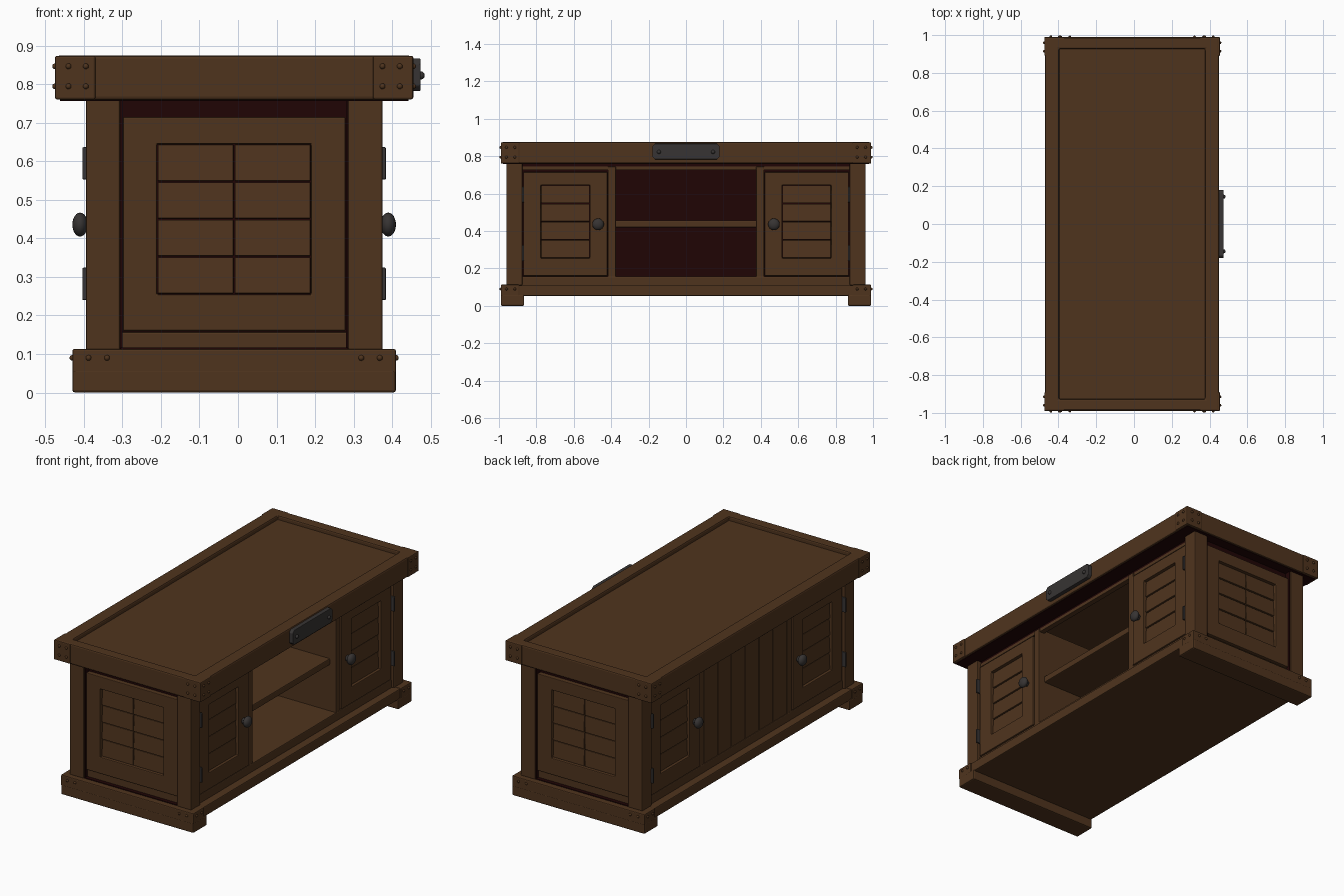
import bpy, bmesh
from math import pi
from mathutils import Matrix, Vector

if "Cube" in bpy.data.objects:
    bpy.data.objects.remove(bpy.data.objects["Cube"])


def material(name, rgb):
    m = bpy.data.materials.new(name)
    m.use_nodes = True
    m.diffuse_color = (*rgb, 1)
    node = m.node_tree.nodes["Principled BSDF"]
    node.inputs["Base Color"].default_value = (*rgb, 1)
    node.inputs["Roughness"].default_value = 0.8
    return m


WOOD = material("brown_wood", (0.078, 0.034, 0.0125))
DARK = material("dark_recess", (0.014, 0.0015, 0.0015))
METAL = material("dark_metal", (0.038, 0.034, 0.033))
CX = -0.01                      # centre line of the carcass
BODY = Matrix.Translation((CX, 0, 0))


def finish(name, bm, mat, bevel=0.0, smooth=False):
    bmesh.ops.recalc_face_normals(bm, faces=bm.faces)
    me = bpy.data.meshes.new(name)
    bm.to_mesh(me)
    bm.free()
    me.materials.append(mat)
    ob = bpy.data.objects.new(name, me)
    bpy.context.collection.objects.link(ob)
    if smooth:
        for p in me.polygons:
            p.use_smooth = True
    if bevel:
        mod = ob.modifiers.new("worn_edges", "BEVEL")
        mod.width, mod.segments = bevel, 2
    return ob


def span(s, a, b):
    """Range a..b, mirrored when s is -1."""
    return sorted((s * a, s * b))


def add_box(bm, x, y, z, M=BODY, tilt=0.0):
    size = Matrix.Diagonal((x[1] - x[0], y[1] - y[0], z[1] - z[0], 1))
    mid = Matrix.Translation([(r[0] + r[1]) / 2 for r in (x, y, z)])
    bmesh.ops.create_cube(bm, size=1, matrix=M @ mid @ Matrix.Rotation(tilt, 4, "X") @ size)


def box(name, x, y, z, mat=WOOD, bevel=0.005):
    bm = bmesh.new()
    add_box(bm, x, y, z)
    return finish(name, bm, mat, bevel)


def thicken(bm, M, depth):
    """Extrude all faces along local +Y of M."""
    new = bmesh.ops.extrude_face_region(bm, geom=bm.faces[:])["geom"]
    move = M.to_3x3() @ Vector((0, depth, 0))
    bmesh.ops.translate(bm, vec=move, verts=[g for g in new if isinstance(g, bmesh.types.BMVert)])


def mitred_frame(name, M, outer, inner, depth, bevel=0.004, mat=WOOD):
    """Mitred ring between two rectangles (x0, x1, z0, z1)."""
    bm = bmesh.new()
    o, i = [[bm.verts.new(M @ Vector((r[a], 0, r[b]))) for a, b in ((0, 2), (1, 2), (1, 3), (0, 3))]
            for r in (outer, inner)]
    for k in range(4):
        n = (k + 1) % 4
        bm.faces.new((o[k], o[n], i[n], i[k]))
    thicken(bm, M, depth)
    return finish(name, bm, mat, bevel)


def planked_panel(name, M, half, inner, columns):
    """Mitred frame round a dark backing with rows of slightly tilted slats."""
    z0, z1, rows, gap = 0.255, 0.645, 4, 0.002
    mitred_frame(name + "_frame", M, (-half, half, 0.16, 0.715), (-inner, inner, z0, z1), 0.03)
    bm = bmesh.new()
    w, h = 2 * inner / columns, (z1 - z0) / rows
    for c in range(columns):
        for r in range(rows):
            x, z = -inner + c * w, z0 + r * h
            add_box(bm, (x + gap, x + w - gap), (0.014, 0.029), (z + gap, z + h - gap), M, -0.05)
    finish(name + "_slats", bm, WOOD, 0.002)


def studs(name, points, mat=WOOD, r=0.0075):
    bm = bmesh.new()
    for p in points:
        bmesh.ops.create_icosphere(bm, subdivisions=2, radius=r, matrix=Matrix.Translation(p))
    return finish(name, bm, mat, smooth=True)


# Base: raised platform, end bars acting as feet, and plinth
box("base_platform", (-0.415, 0.415), (-0.985, 0.985), (0.053, 0.11))
box("plinth_floor", (-0.37, 0.37), (-0.935, 0.935), (0.10, 0.157))
for s, end in ((-1, "front"), (1, "back")):
    box(end + "_foot_bar", (-0.42, 0.42), span(s, 0.865, 0.99), (0, 0.06), bevel=0.007)
    box(end + "_base_cap", (-0.42, 0.42), span(s, 0.89, 0.99), (0.05, 0.113))
    box(end + "_ledge_shadow", (-0.295, 0.295), span(s, 0.93, 0.957), (0.108, 0.117), DARK, 0)

# Table top: rim with a sunken panel and a dark underside to the overhang
FLAT = Matrix.Rotation(-pi / 2, 4, "X")
mitred_frame("top_rim", BODY @ Matrix.Translation((0, 0, 0.875)) @ FLAT,
             (-0.461, 0.461, -0.986, 0.986), (-0.387, 0.387, -0.927, 0.927), 0.115, 0.008)
mitred_frame("overhang_shadow", BODY @ Matrix.Translation((0, 0, 0.762)) @ FLAT,
             (-0.452, 0.452, -0.978, 0.978), (-0.34, 0.34, -0.91, 0.91), 0.005, 0, DARK)
box("top_panel", (-0.386, 0.386), (-0.926, 0.926), (0.765, 0.852), bevel=0.001)

# Corner caps, posts and studs on all four corners
points = []
for sx, side in ((-1, "right"), (1, "left")):
    for sy, end in ((-1, "front"), (1, "back")):
        tag = end + "_" + side
        bm = bmesh.new()
        add_box(bm, span(sx, 0.36, 0.465), span(sy, 0.965, 0.990), (0.761, 0.874))
        add_box(bm, span(sx, 0.44, 0.465), span(sy, 0.89, 0.990), (0.761, 0.874))
        finish(tag + "_corner_cap", bm, WOOD, 0.005)
        box(tag + "_post", span(sx, 0.296, 0.385), span(sy, 0.875, 0.96), (0.11, 0.765), bevel=0.005)
        box(tag + "_post_shadow", span(sx, 0.290, 0.297), span(sy, 0.91, 0.953), (0.11, 0.76), DARK, 0)
        for z in (0.795, 0.847):
            points += [(CX + sx * x, sy * 0.991, z) for x in (0.385, 0.43)]
            points += [(CX + sx * 0.465, sy * y, z) for y in (0.915, 0.96)]
        points += [(CX + sx * x, sy * 0.99, 0.09) for x in (0.33, 0.378)]
        points += [(CX + sx * 0.42, sy * y, 0.09) for y in (0.915, 0.96)]
studs("corner_studs", points)

# Cupboards: dark cores, dividers, panels, doors, hinges and knobs
for s, end in ((-1, "front"), (1, "back")):
    box(end + "_cupboard_core", (-0.345, 0.345), span(s, 0.41, 0.92), (0.12, 0.765), DARK, 0)
    box(end + "_divider", (-0.368, 0.368), span(s, 0.375, 0.418), (0.15, 0.745))
    turn = 0 if s < 0 else pi
    M = BODY @ Matrix.Rotation(turn, 4, "Z") @ Matrix.Translation((0, -0.947, 0))
    planked_panel(end + "_end_panel", M, 0.289, 0.2, 2)
    for sx, side in ((-1, "right"), (1, "left")):
        tag = end + "_" + side
        M = BODY @ Matrix.Translation((sx * 0.373, s * 0.645, 0)) @ Matrix.Rotation(sx * pi / 2, 4, "Z")
        planked_panel(tag + "_door", M, 0.225, 0.131, 1)
        bm = bmesh.new()
        for z in (0.282, 0.595):
            add_box(bm, span(sx, 0.36, 0.394), span(s, 0.866, 0.877), (z - 0.042, z + 0.042))
        finish(tag + "_hinges", bm, METAL, 0.003)
        bm = bmesh.new()
        at = BODY @ Matrix.Translation((sx * 0.400, s * 0.47, 0.436))
        bmesh.ops.create_uvsphere(bm, u_segments=20, v_segments=12, radius=1,
                                  matrix=at @ Matrix.Diagonal((0.020, 0.031, 0.031, 1)))
        bmesh.ops.create_cone(bm, cap_ends=True, segments=16, radius1=0.016, radius2=0.016, depth=0.04,
                              matrix=at @ Matrix.Translation((-sx * 0.014, 0, 0)) @ Matrix.Rotation(pi / 2, 4, "Y"))
        finish(tag + "_knob", bm, METAL, smooth=True)

# Rails under the top with dark shadow gaps above
for s, side in ((-1, "right"), (1, "left")):
    box(side + "_rail", span(s, 0.33, 0.362), (-0.88, 0.88), (0.725, 0.745), bevel=0.003)
    box(side + "_rail_gap", span(s, 0.335, 0.358), (-0.88, 0.88), (0.735, 0.765), DARK, 0)

# Open bay: dark lining, outer vertical boards and the shelf
box("bay_lining", (-0.352, -0.34), (-0.38, 0.38), (0.15, 0.765), DARK, 0)
bm = bmesh.new()
count, width = 6, 0.75
for k in range(count):
    y = -width / 2 + k * width / count
    add_box(bm, (-0.366, -0.351), (y + 0.002, y + width / count - 0.002), (0.155, 0.735))
finish("rear_boards", bm, WOOD, 0.002)
box("bay_shelf", (-0.342, 0.33), (-0.378, 0.378), (0.42, 0.457))

# Metal plate on the rim
PLATE = Matrix.Translation((0.474, 0, 0.825)) @ Matrix.Rotation(pi / 2, 4, "Z")
w, h, c = 0.18, 0.042, 0.014
bm = bmesh.new()
outline = [(-w + c, -h), (w - c, -h), (w, -h + c), (w, h - c),
           (w - c, h), (-w + c, h), (-w, h - c), (-w, -h + c)]
bm.faces.new([bm.verts.new(PLATE @ Vector((a, 0, b))) for a, b in outline])
thicken(bm, PLATE, 0.03)
finish("rim_plate", bm, METAL, 0.003)
studs("rim_plate_bolts", [(0.474, s * 0.145, 0.823) for s in (-1, 1)], METAL, 0.011)
